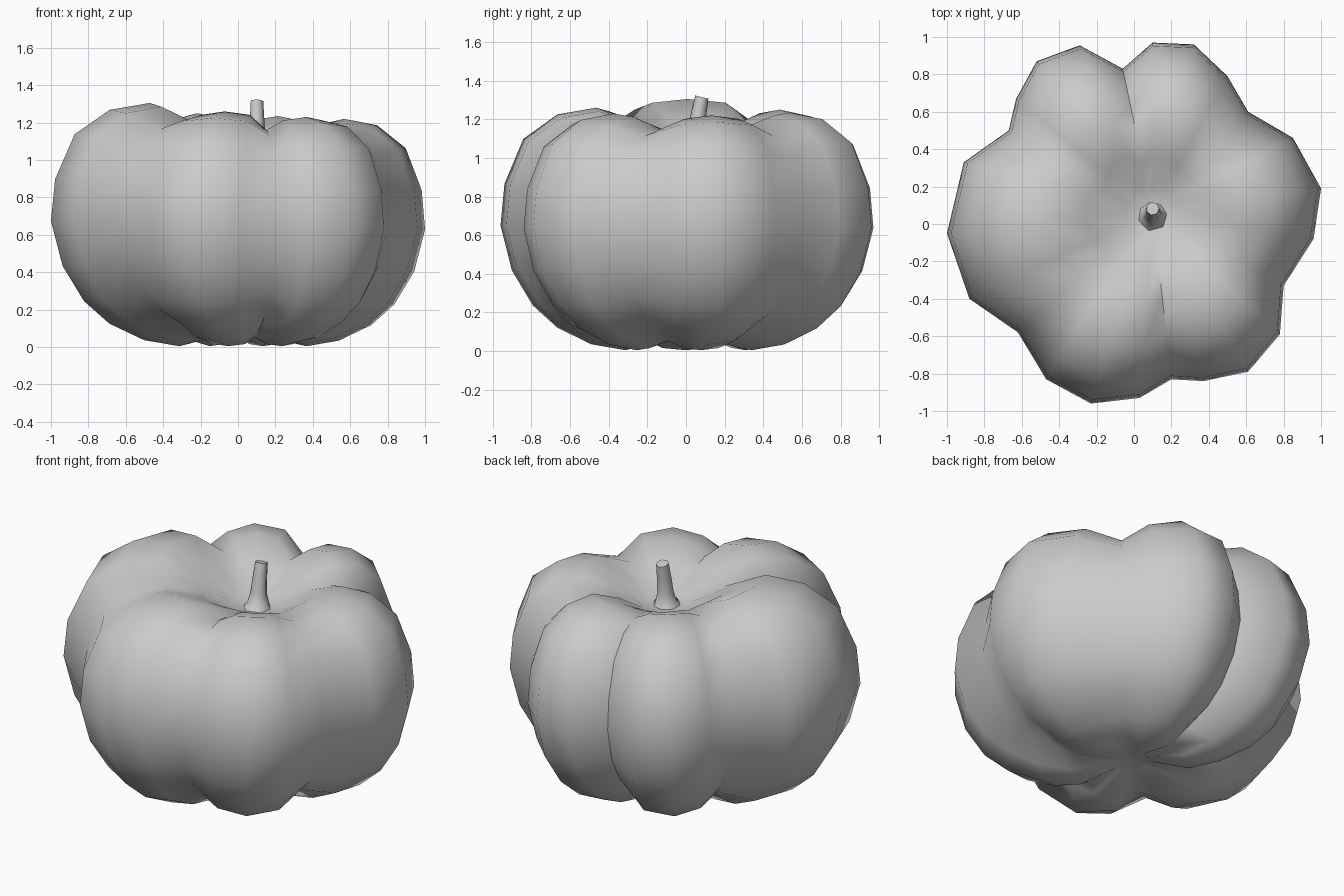
import bpy, bmesh, math
from mathutils import Vector

if "Cube" in bpy.data.objects:
    bpy.data.objects.remove(bpy.data.objects["Cube"])

# Widest outline seen from above: six lobes, four steps each, starting at a crease
OUTLINE = [(.80, -.33), (.96, -.08), (1.0, .19), (.85, .46),
           (.61, .60), (.50, .79), (.32, .96), (.10, .97),
           (-.06, .83), (-.29, .955), (-.52, .87), (-.63, .67),
           (-.67, .50), (-.91, .33), (-1.0, -.05), (-.88, -.40),
           (-.62, -.58), (-.47, -.83), (-.23, -.96), (.03, -.93),
           (.20, -.83), (.37, -.84), (.61, -.79), (.78, -.59)]
LOBE_TOP = [1.22, 1.235, 1.25, 1.305, 1.26, 1.23]
# Lobe profile, bottom to top: fraction of the radius, height
PROFILE = [(.10, .07), (.34, .005), (.52, .035), (.70, .12), (.83, .235), (.94, .415),
           (1, .645), (.98, .86), (.885, 1.09), (.715, 1.215), (.52, 1.25),
           (.33, 1.175), (.14, 1.065)]
MID = .645
TOP_CENTRE, BOTTOM_CENTRE = Vector((.10, .07)), Vector((.04, .02))


def finish(bm, name, angle):
    bmesh.ops.recalc_face_normals(bm, faces=bm.faces)
    me = bpy.data.meshes.new(name)
    bm.to_mesh(me)
    bm.free()
    ob = bpy.data.objects.new(name, me)
    bpy.context.collection.objects.link(ob)
    bpy.ops.object.select_all(action='DESELECT')
    ob.select_set(True)
    bpy.context.view_layer.objects.active = ob
    bpy.ops.object.shade_smooth_by_angle(angle=math.radians(angle))
    return ob


def bridge(bm, rings):
    for a, b in zip(rings, rings[1:]):
        n = len(a)
        for i in range(n):
            j = (i + 1) % n
            bm.faces.new((a[i], a[j], b[j], b[i]))


# Ribbed body
bm = bmesh.new()
rings = []
for f, z in PROFILE:
    ring = []
    centre = TOP_CENTRE if z > MID else BOTTOM_CENTRE
    fade = min(1, max(0, (f - .14) / .36))
    for i, p in enumerate(OUTLINE):
        bulge = (0, .78, 1, .78)[i % 4]
        top = LOBE_TOP[i // 4]
        if i % 4 == 0:
            top = (top + LOBE_TOP[i // 4 - 1]) / 2
        squash = 1 - .14 * (1 - bulge) * fade
        height = MID + (z - MID) * squash
        height *= 1 + (top / 1.25 - 1) * fade
        xy = centre.lerp(Vector(p), f)
        ring.append(bm.verts.new((xy.x, xy.y, height)))
    rings.append(ring)
bridge(bm, rings)
for ring, c, z in ((rings[0], BOTTOM_CENTRE, .09), (rings[-1], TOP_CENTRE, 1.05)):
    v = bm.verts.new((c.x, c.y, z))
    for i in range(24):
        bm.faces.new((ring[i], ring[(i + 1) % 24], v))
finish(bm, "pumpkin_body", 55)

# Stem with flared base, leaning slightly back: y, z, radius
bm = bmesh.new()
rings = []
for y, z, r in ((.055, 1.03, .10), (.052, 1.075, .062), (.055, 1.14, .046),
                (.066, 1.23, .040), (.082, 1.315, .035)):
    rings.append([bm.verts.new((.10 + r * math.cos(t), y + r * math.sin(t),
                                z - .25 * r * math.sin(t)))
                  for t in (k * math.tau / 7 for k in range(7))])
bridge(bm, rings)
bm.faces.new(rings[0])
bm.faces.new(rings[-1])
finish(bm, "stem", 60)
